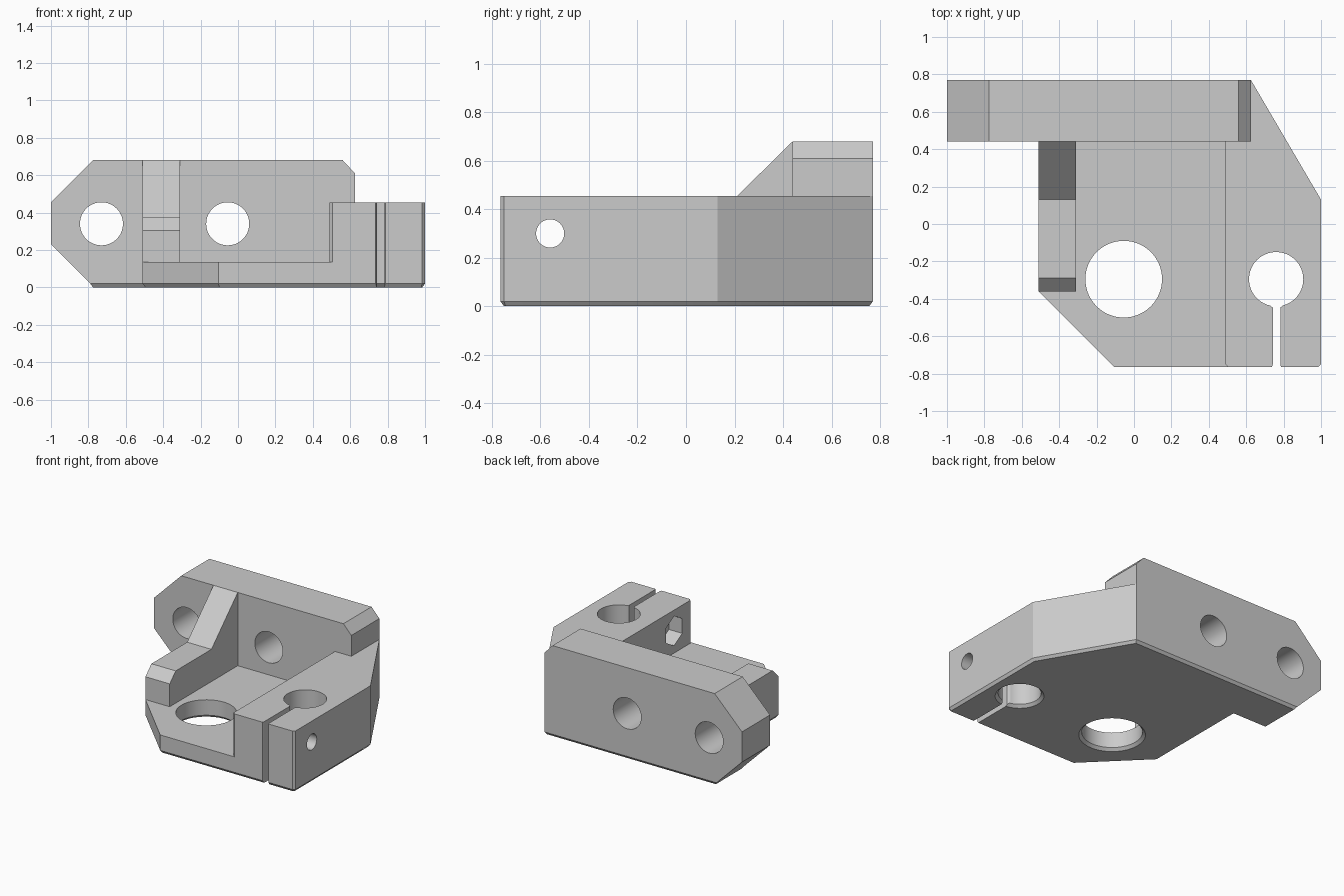
import bpy
import bmesh
import math
from mathutils import Vector

if "Cube" in bpy.data.objects:
    bpy.data.objects.remove(bpy.data.objects["Cube"], do_unlink=True)

grey = bpy.data.materials.new("plain grey")
grey.use_nodes = True
grey.diffuse_color = (0.6, 0.6, 0.6, 1)
grey.node_tree.nodes["Principled BSDF"].inputs["Base Color"].default_value = (0.6, 0.6, 0.6, 1)

PLACE = {
    "x": lambda u, v, w: (w, u, v),
    "y": lambda u, v, w: (u, w, v),
    "z": lambda u, v, w: (u, v, w),
}


def inset(pts, d):
    """Offset a counter-clockwise outline inwards with mitred corners."""
    pts = [Vector(p) for p in pts]
    out = []
    for i, p in enumerate(pts):
        a = (p - pts[i - 1]).normalized()
        b = (pts[(i + 1) % len(pts)] - p).normalized()
        n, m = Vector((-a.y, a.x)), Vector((-b.y, b.x))
        out.append(p + (n + m) * d / (1 + n.dot(m)))
    return out


def prism(name, pts, axis, start, end, chamfer=0, depth=0):
    """Extrude an outline along an axis, optionally chamfering its start."""
    rings = [(pts, start), (pts, end)]
    if depth:
        rings = [(inset(pts, chamfer), start), (pts, start + depth), (pts, end)]
    bm = bmesh.new()
    loops = [[bm.verts.new(PLACE[axis](p[0], p[1], w)) for p in ring] for ring, w in rings]
    n = len(pts)
    for lo, hi in zip(loops, loops[1:]):
        for i in range(n):
            j = (i + 1) % n
            bm.faces.new((lo[i], lo[j], hi[j], hi[i]))
    bm.faces.new(loops[0][::-1])
    bm.faces.new(loops[-1])
    bmesh.ops.recalc_face_normals(bm, faces=bm.faces)
    mesh = bpy.data.meshes.new(name)
    bm.to_mesh(mesh)
    bm.free()
    mesh.materials.append(grey)
    obj = bpy.data.objects.new(name, mesh)
    bpy.context.collection.objects.link(obj)
    return obj


def ngon(cx, cy, r, n=64, turn=0.0):
    angles = [turn + math.tau * i / n for i in range(n)]
    return [(cx + r * math.cos(a), cy + r * math.sin(a)) for a in angles]


def combine(body, part, operation):
    mod = body.modifiers.new(part.name, "BOOLEAN")
    mod.operation = operation
    mod.solver = "EXACT"
    mod.object = part
    bpy.context.view_layer.objects.active = body
    bpy.ops.object.modifier_apply(modifier=mod.name)
    bpy.data.objects.remove(part, do_unlink=True)


# Base plate, including the foot of the back wall, with a chamfered underside
body = prism("bracket_body", [
    (-0.79, 0.77), (-0.79, 0.44), (-0.51, 0.44), (-0.51, -0.36), (-0.105, -0.765),
    (0.985, -0.765), (1, -0.75), (1, 0.13), (0.625, 0.77)], "z", 0, 0.135, 0.015, 0.02)

# Back wall, clamp block and side rib
solids = [
    prism("back_wall", [
        (-0.79, 0.02), (0.625, 0.02), (0.625, 0.61), (0.56, 0.68),
        (-0.775, 0.68), (-1, 0.455), (-1, 0.23)], "y", 0.44, 0.77),
    prism("clamp_block", [
        (0.49, -0.75), (0.505, -0.765), (0.985, -0.765), (1, -0.75),
        (1, 0.13), (0.625, 0.77), (0.49, 0.77)], "z", 0.02, 0.455),
    prism("side_rib", [
        (-0.36, 0.05), (0.5, 0.05), (0.5, 0.68), (0.44, 0.68),
        (0.13, 0.375), (-0.29, 0.375), (-0.36, 0.305)], "x", -0.51, -0.31),
]
for part in solids:
    combine(body, part, "UNION")

# Wall bolt holes, plate and clamp bores, clamp slot, screw hole and nut pocket
cutters = [prism("wall_hole", ngon(x, 0.34, 0.115), "y", 0.3, 0.9) for x in (-0.73, -0.055)]
cutters += [prism("bore", ngon(x, -0.295, r), "z", -0.02, 0.6, -0.04, 0.04)
            for x, r in ((-0.055, 0.205), (0.76, 0.145))]
half_slot = [(0.035, -0.8), (0.03, -0.775), (0.02, -0.752), (0.02, -0.447), (0.042, -0.43), (0.042, -0.35)]
slot = [(0.762 + x, y) for x, y in half_slot] + [(0.762 - x, y) for x, y in reversed(half_slot)]
cutters += [
    prism("clamp_slot", slot, "z", -0.1, 0.6),
    prism("screw_hole", ngon(-0.56, 0.3, 0.058, 48), "x", 0.4, 1.1),
    prism("nut_pocket", ngon(-0.56, 0.3, 0.11, 6, math.pi / 6), "x", 0.4, 0.6),
]
for cutter in cutters:
    cutter.hide_render = True
    combine(body, cutter, "DIFFERENCE")

# Smooth bores, crisp edges
bpy.ops.object.select_all(action="DESELECT")
body.select_set(True)
bpy.context.view_layer.objects.active = body
bpy.ops.object.shade_smooth_by_angle(angle=math.radians(25))
